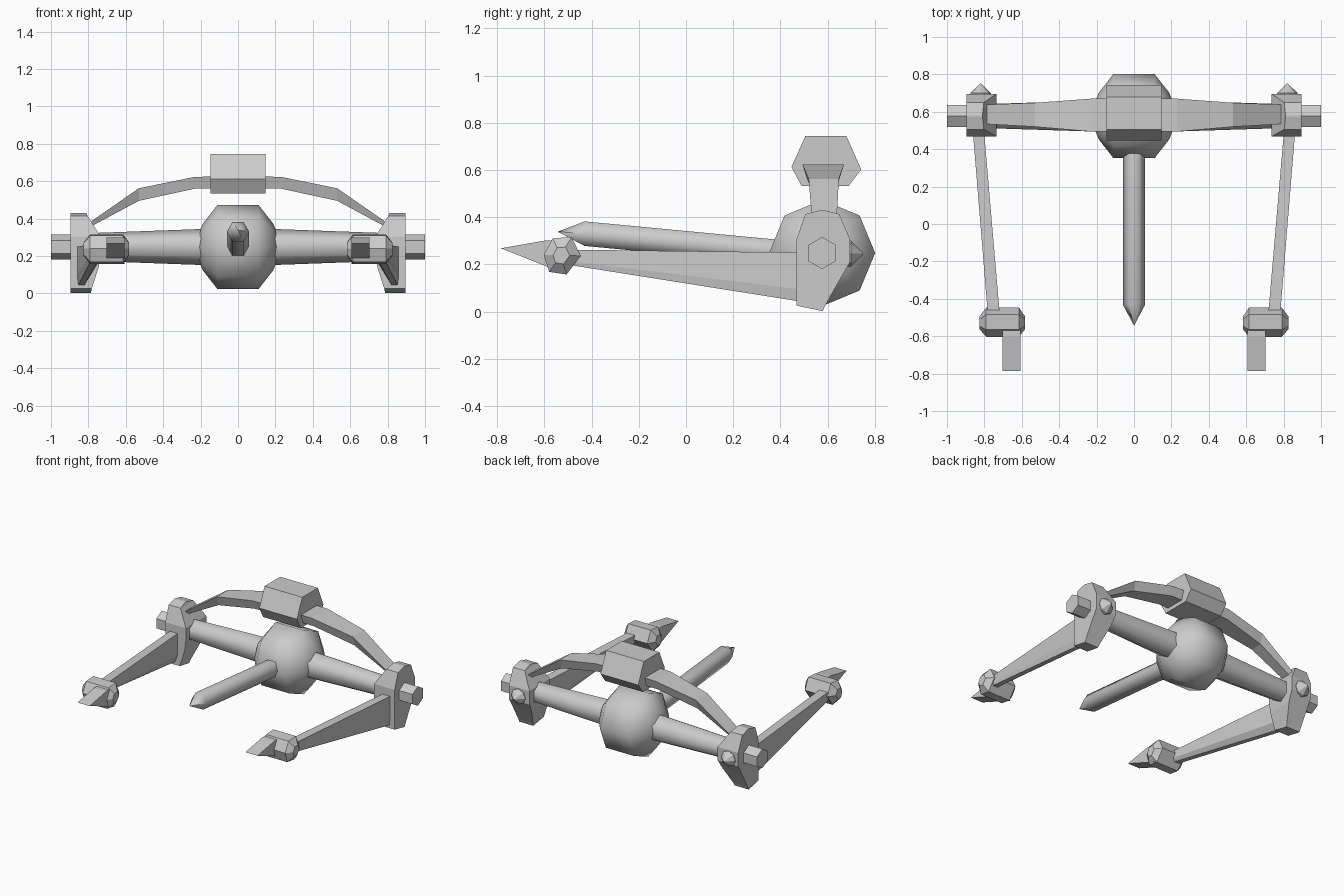
import bpy, bmesh
from math import cos, sin, pi, radians
from mathutils import Vector

if "Cube" in bpy.data.objects:
    bpy.data.objects.remove(bpy.data.objects["Cube"])

CY, CZ = 0.577, 0.248   # main axle position


def loft(name, rings, mirror=False, smooth=0):
    """Skin a list of equal-sized point rings, capped at both ends."""
    bm = bmesh.new()
    vs = [[bm.verts.new(p) for p in r] for r in rings]
    n = len(rings[0])
    for a, b in zip(vs, vs[1:]):
        for i in range(n):
            j = (i + 1) % n
            bm.faces.new((a[i], a[j], b[j], b[i]))
    bm.faces.new(vs[0])
    bm.faces.new(vs[-1])
    bmesh.ops.remove_doubles(bm, verts=bm.verts, dist=0.0005)
    bmesh.ops.recalc_face_normals(bm, faces=bm.faces)
    me = bpy.data.meshes.new(name)
    bm.to_mesh(me)
    bm.free()
    ob = bpy.data.objects.new(name, me)
    bpy.context.collection.objects.link(ob)
    if smooth:
        bpy.ops.object.select_all(action='DESELECT')
        ob.select_set(True)
        bpy.context.view_layer.objects.active = ob
        bpy.ops.object.shade_smooth_by_angle(angle=radians(smooth))
    if mirror:
        ob.modifiers.new("mirror", 'MIRROR').use_mirror_merge = False
    return ob


def ring_x(x, r, n, start=0.0, cy=CY, cz=CZ):
    """Regular polygon facing along x."""
    return [(x, cy + r * cos(start + 2 * pi * i / n), cz + r * sin(start + 2 * pi * i / n))
            for i in range(n)]


def ring_y(x, y, z, r, n):
    """Regular polygon facing along y."""
    return [(x + r * cos(2 * pi * i / n), y, z + r * sin(2 * pi * i / n)) for i in range(n)]


def scaled(poly, x, s):
    """Side profile (y, z) placed at x and scaled about its centre."""
    cy = sum(p[0] for p in poly) / len(poly)
    cz = sum(p[1] for p in poly) / len(poly)
    return [(x, cy + (y - cy) * s, cz + (z - cz) * s) for y, z in poly]


# Rounded central body, turned about the axle
half = [(0.215, 0.06), (0.188, 0.125), (0.11, 0.225)]
prof = [(-x, r) for x, r in half] + [(x, r) for x, r in reversed(half)]
loft("central_body", [ring_x(x, r, 8) for x, r in prof], smooth=50)

# Tapered axle halves and outer stubs
loft("axle", [ring_x(x, r, 6, pi / 6) for x, r in ((0.1, 0.098), (0.2, 0.096), (0.8, 0.074))],
     mirror=True, smooth=61)
loft("axle_stub", [ring_x(x, 0.068, 6, pi / 6) for x in (0.8, 1.0)], mirror=True)

# Long forward barrel with pointed tip
loft("front_barrel", [ring_y(0, 0.5, 0.242, 0.06, 6), ring_y(0, -0.43, 0.33, 0.06, 6),
                      ring_y(0, -0.543, 0.338, 0.0005, 6)], smooth=61)

# Side hub plates: z, y range, inner x
levels = [(0.43, 0.573, 0.583, 0.81), (0.413, 0.506, 0.65, 0.803), (0.305, 0.468, 0.696, 0.735),
          (0.21, 0.468, 0.696, 0.735), (0.14, 0.468, 0.655, 0.745),
          (0.025, 0.468, 0.59, 0.782), (0.003, 0.573, 0.58, 0.787)]
loft("hub_plate", [[(xi, y0, z), (0.895, y0, z), (0.895, y1, z), (xi, y1, z)]
                   for z, y0, y1, xi in levels], mirror=True)

# Rear nubs on the hubs
loft("hub_nub", [ring_y(0.82, 0.66, 0.245, 0.06, 8), ring_y(0.82, 0.70, 0.245, 0.055, 8),
                 ring_y(0.82, 0.75, 0.245, 0.004, 8)], mirror=True)


# Forward side arms, deep at the hub and slim at the pod
def arm_ring(y, xi, xo, zb, zt):
    w = xo - xi
    zm = zb + (zt - zb) * 0.25
    return [(xi, y, zt), (xo, y, zt), (xo, y, zm), (xo - 0.1 * w, y, zb),
            (xi + 0.35 * w, y, zb), (xi, y, zm)]


loft("side_arm", [arm_ring(0.5, 0.802, 0.862, 0.04, 0.25),
                  arm_ring(-0.48, 0.718, 0.782, 0.195, 0.262)], mirror=True)

# Pods at the arm ends with chamfered sides
pod = [(-0.447, 0.236), (-0.485, 0.316), (-0.565, 0.31), (-0.603, 0.24),
       (-0.58, 0.168), (-0.506, 0.157)]
loft("arm_pod", [scaled(pod, x, s) for x, s in
                 ((0.583, 0.45), (0.615, 1), (0.79, 1), (0.825, 0.45))], mirror=True)

# Wedge blades in front of the pods
blade = [(-0.785, 0.268), (-0.603, 0.3), (-0.52, 0.3), (-0.506, 0.157)]
loft("pod_blade", [scaled(blade, x, 1) for x in (0.608, 0.703)], mirror=True)

# Overhead arch: x, y range, z range
arch = [(0.1, 0.494, 0.67, 0.56, 0.625), (0.23, 0.494, 0.67, 0.56, 0.623),
        (0.53, 0.52, 0.648, 0.495, 0.562), (0.8, 0.535, 0.638, 0.35, 0.375)]
loft("arch_arm", [[(x, y0, z1), (x, y1, z1), (x, y1 - 0.02, z0), (x, y0 + 0.02, z0)]
                  for x, y0, y1, z0, z1 in arch], mirror=True)

# Block on top of the arch
block = [(0.447, 0.612), (0.506, 0.744), (0.68, 0.744), (0.743, 0.602), (0.69, 0.533), (0.49, 0.533)]
loft("arch_block", [scaled(block, x, 1) for x in (-0.147, 0.147)])
